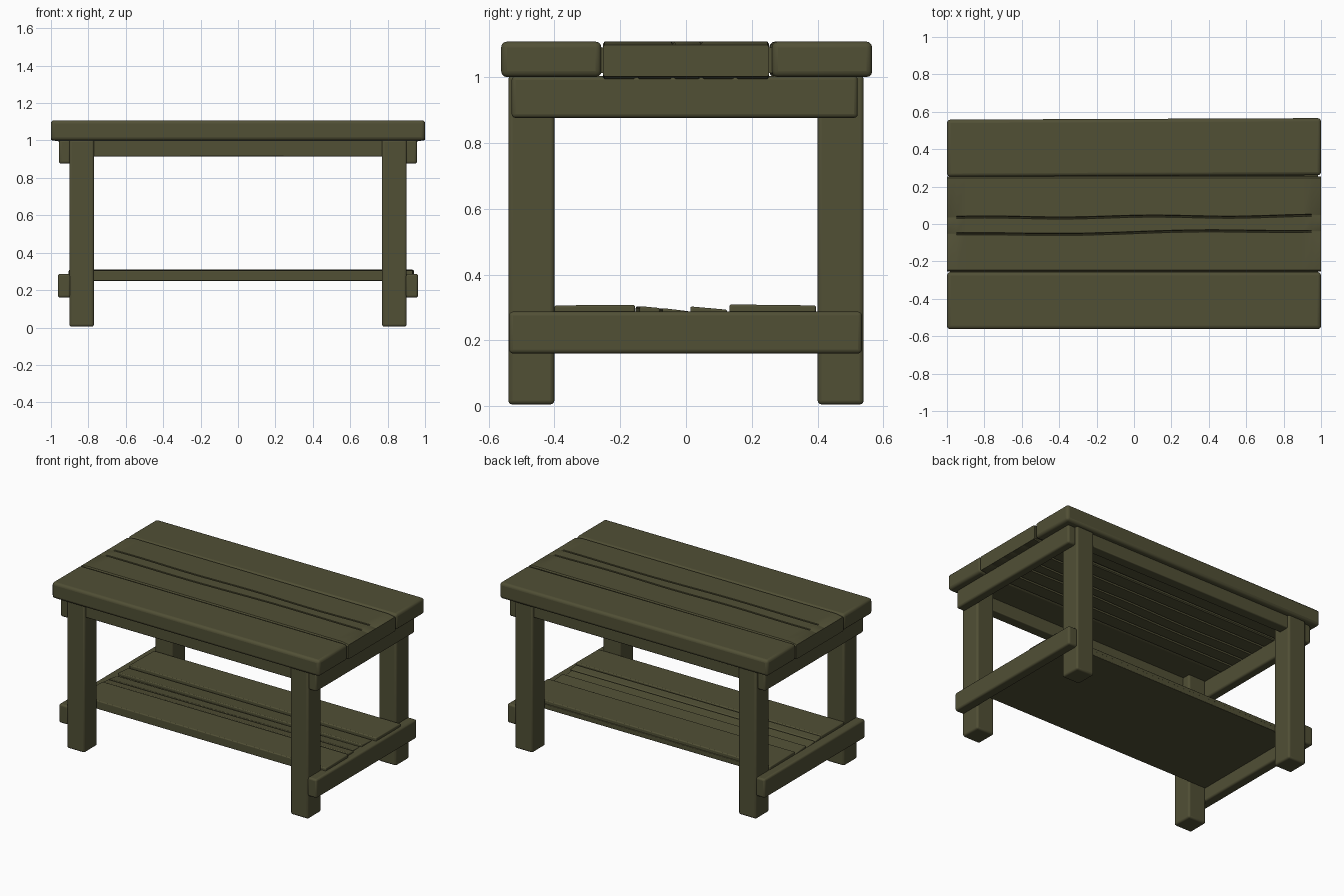
import bpy, bmesh, math

if "Cube" in bpy.data.objects:
    bpy.data.objects.remove(bpy.data.objects["Cube"])

wood = bpy.data.materials.new("olive brown wood")
wood.diffuse_color = (0.082, 0.079, 0.036, 1)
wood.use_nodes = True
wood.node_tree.nodes["Principled BSDF"].inputs["Base Color"].default_value = wood.diffuse_color


def finish(name, bm, bevel):
    bmesh.ops.recalc_face_normals(bm, faces=bm.faces)
    me = bpy.data.meshes.new(name)
    bm.to_mesh(me)
    bm.free()
    me.materials.append(wood)
    ob = bpy.data.objects.new(name, me)
    bpy.context.collection.objects.link(ob)
    if bevel:
        m = ob.modifiers.new("worn edges", "BEVEL")
        m.width, m.segments, m.limit_method = bevel, 3, "ANGLE"
    bpy.context.view_layer.objects.active = ob
    ob.select_set(True)
    bpy.ops.object.shade_smooth_by_angle(angle=math.radians(35))
    ob.select_set(False)
    return ob


def box(name, x, y, z, bevel=0.012, slope=0.0, skew=0.0):
    """Bevelled timber; slope lifts the top at +y, skew widens the +y side at +x."""
    bm = bmesh.new()
    bmesh.ops.create_cube(bm, size=1)
    for v in bm.verts:
        sx, sy, sz = (c + 0.5 for c in v.co)
        v.co = (x[0] + sx * (x[1] - x[0]),
                y[0] + sy * (y[1] - y[0]) + skew * (sx - 0.5),
                z[0] + sz * (z[1] - z[0]) + slope * sz * sy)
    return finish(name, bm, bevel)


def loft(name, sections):
    """Skin closed (x, y, z) outlines one after another."""
    bm = bmesh.new()
    rings = [[bm.verts.new(p) for p in s] for s in sections]
    n = len(rings[0])
    for a, b in zip(rings, rings[1:]):
        for i in range(n):
            j = (i + 1) % n
            bm.faces.new((a[i], a[j], b[j], b[i]))
    bm.faces.new(rings[0])
    bm.faces.new(rings[-1])
    return finish(name, bm, 0)


# Tabletop: two outer boards
box("front_top_board", (-1, 1), (-0.562, -0.257), (1.0, 1.108), 0.018)
box("back_top_board", (-1, 1), (0.257, 0.562), (1.0, 1.108), 0.018, skew=0.008)

# Tabletop: cracked middle board, the cracks wandering and fading at both ends
sections = []
for i in range(-20, 21):
    x = i / 20
    end = abs(i) == 20
    depth = 0 if end else 0.022 if abs(i) < 19 else 0.004
    lo, hi = (1.002, 1.098) if end else (0.994, 1.108)
    c1 = -0.046 + 0.012 * x + 0.005 * math.sin(5 * x)
    c2 = 0.038 + 0.005 * x + 0.004 * math.sin(7 * x + 1)
    w = 0.006
    top = [(-0.253, hi - 0.008), (-0.247, hi)]
    for c in (c1, c2):
        top += [(c - w, hi), (c - 0.002, hi - depth), (c + 0.002, hi - depth), (c + w, hi)]
    top += [(0.247, hi), (0.253, hi - 0.008)]
    under = [(0.253, lo + 0.006), (0.247, lo)]
    for c in (0.15, c2, c1, -0.15):
        under += [(c + 0.008, lo), (c + 0.003, lo + depth), (c - 0.003, lo + depth), (c - 0.008, lo)]
    under += [(-0.247, lo), (-0.253, lo + 0.006)]
    sections.append([(x, y, z) for y, z in top + under])
loft("middle_top_board", sections)

# Dark seam filler between the top boards
for s, side in ((-1, "front"), (1, "back")):
    box(side + "_seam", (-0.985, 0.985), (s * 0.255 - 0.012, s * 0.255 + 0.012), (1.012, 1.09), 0)

# Legs, and the long aprons between them
for sy, depth in ((-1, "front"), (1, "back")):
    for sx, side in ((-1, "left"), (1, "right")):
        box(f"{depth}_{side}_leg", sorted((sx * 0.77, sx * 0.902)),
            sorted((sy * 0.40, sy * 0.54)), (0.005, 1.005), 0.012)
    box(depth + "_apron", (-0.78, 0.78), sorted((sy * 0.455, sy * 0.525)), (0.915, 1.005), 0.006)

# End rails fixed to the outside of the legs
for sx, side in ((-1, "left"), (1, "right")):
    box(side + "_upper_rail", sorted((sx * 0.895, sx * 0.957)), (-0.53, 0.522), (0.876, 1.003), 0.012)
    box(side + "_lower_rail", sorted((sx * 0.895, sx * 0.963)), (-0.538, 0.535), (0.16, 0.287), 0.012)

# Shelf: flat base with uneven boards on top
box("shelf_base", (-0.90, 0.90), (-0.40, 0.40), (0.25, 0.283), 0.004)
boards = [  # right end, y range, top height, slope toward +y
    (0.935, (-0.40, -0.155), 0.306, 0.002),
    (0.92, (-0.147, -0.085), 0.304, -0.006),
    (0.905, (-0.078, 0.005), 0.298, -0.010),
    (0.915, (0.013, 0.125), 0.303, -0.010),
    (0.94, (0.132, 0.395), 0.309, -0.003),
]
for i, (xr, y, top, slope) in enumerate(boards):
    box(f"shelf_board_{i + 1}", (-0.905, xr), y, (0.272, top), 0.006, slope, 0.012 * (i in (1, 2)))
